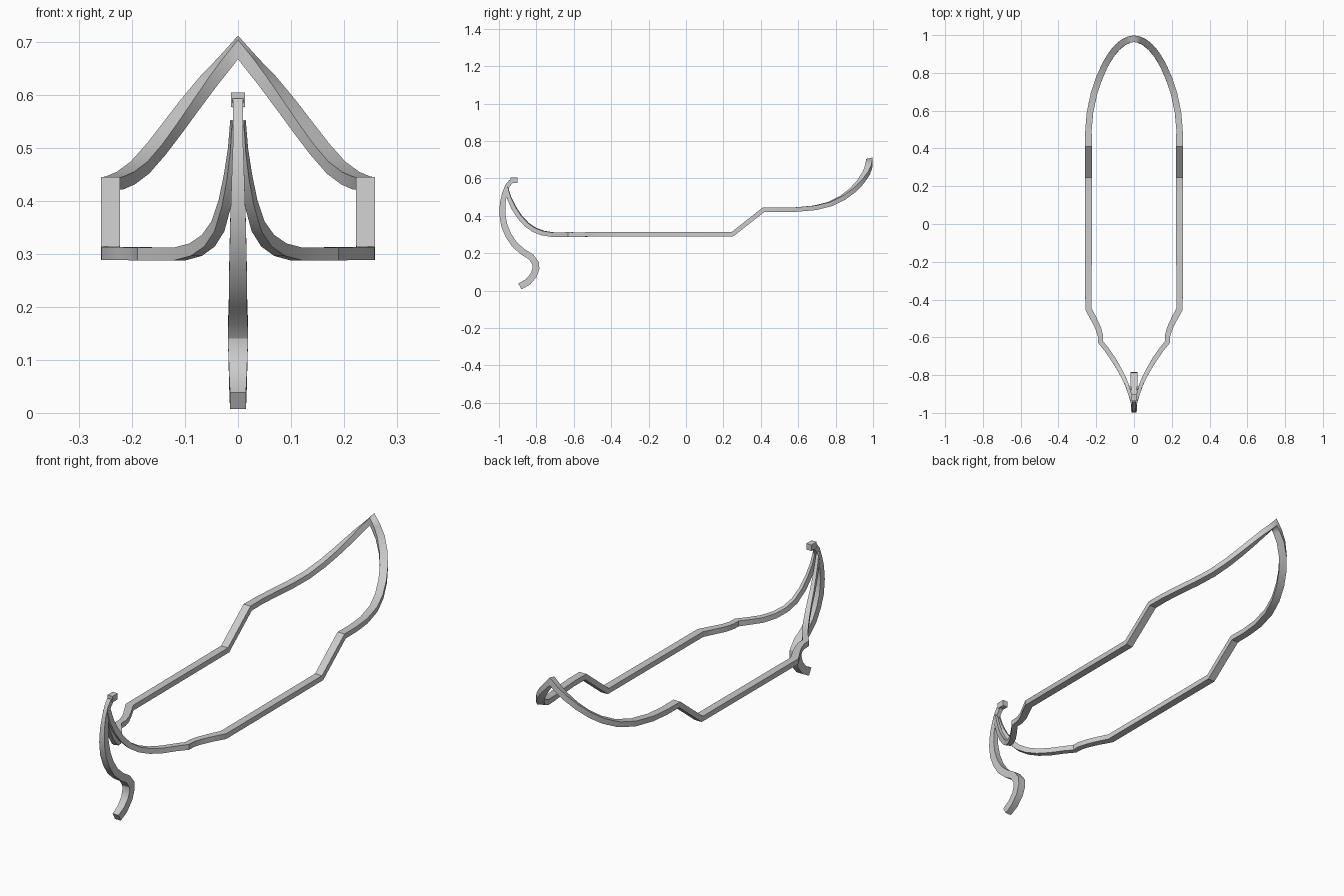
import bpy
from mathutils import Vector

Z = Vector((0, 0, 1))


def finish(name, verts, faces, mirror=False):
    mesh = bpy.data.meshes.new(name)
    mesh.from_pydata(verts, [], faces)
    ob = bpy.data.objects.new(name, mesh)
    bpy.context.collection.objects.link(ob)
    if mirror:
        ob.modifiers.new("mirror", "MIRROR").merge_threshold = 0.001
    bpy.ops.object.select_all(action="DESELECT")
    bpy.context.view_layer.objects.active = ob
    ob.select_set(True)
    bpy.ops.object.shade_smooth_by_angle(angle=0.5)
    return ob


def sweep(name, path, side_of, mirror=False, cap_end=True):
    """Sweep a rectangle along points of (x, y, z, half width, half height)."""
    pts = [Vector(p[:3]) for p in path]
    verts, faces = [], []
    for i, (p, spec) in enumerate(zip(pts, path)):
        a = (p - pts[i - 1]).normalized() if i else None
        b = (pts[i + 1] - p).normalized() if i < len(pts) - 1 else None
        t = ((a or b) + (b or a)).normalized()
        miter = 1 / max(0.7, t.dot(a or b))
        side = side_of(t)
        up = side.cross(t).normalized()
        for s, u in ((-1, -1), (1, -1), (1, 1), (-1, 1)):
            v = p + side * s * spec[3] * miter + up * u * spec[4] * miter
            # last ring of an open mirrored part is mitred onto the centre plane
            if mirror and not cap_end and i == len(pts) - 1:
                v -= t * (v.x / t.x)
            verts.append(v)
        if i:
            k = 4 * (i - 1)
            faces += [(k + j, k + (j + 1) % 4, k + 4 + (j + 1) % 4, k + 4 + j)
                      for j in range(4)]
    faces.append((3, 2, 1, 0))
    if cap_end:
        n = len(verts)
        faces.append((n - 4, n - 3, n - 2, n - 1))
    return finish(name, verts, faces, mirror)


# side rails: from the bow post, along the sides, rising to the stern peak
W, H = 0.017, 0.012
rail = [
    (0.007, -0.962, 0.550, 0.006, 0.010), (0.010, -0.945, 0.495, 0.007, 0.011),
    (0.016, -0.922, 0.445, 0.008, H), (0.025, -0.890, 0.395, 0.009, H),
    (0.038, -0.850, 0.352, 0.010, H), (0.056, -0.810, 0.325, 0.011, H),
    (0.080, -0.765, 0.308, 0.012, H), (0.110, -0.715, 0.300, 0.013, H),
    (0.145, -0.665, 0.300, 0.013, H), (0.177, -0.625, 0.300, 0.013, H),
    (0.178, -0.590, 0.300, 0.014, H), (0.190, -0.550, 0.300, 0.015, H),
    (0.212, -0.505, 0.301, 0.016, H), (0.241, -0.450, 0.301, W, H),
    (0.241, 0.250, 0.303, W, H), (0.241, 0.415, 0.433, W, H),
    (0.241, 0.500, 0.433, W, H), (0.233, 0.590, 0.434, W, H),
    (0.212, 0.690, 0.443, W, H), (0.185, 0.770, 0.463, W, H),
    (0.155, 0.838, 0.497, W, H), (0.125, 0.890, 0.536, W, H),
    (0.092, 0.932, 0.580, W, H), (0.055, 0.963, 0.627, W, H),
    (0.025, 0.976, 0.661, W, H), (0, 0.981, 0.690, W, H),
]
sweep("side_rails", rail, lambda t: t.cross(Z).normalized(), True, False)

# curved bow post: (y, z, half width, half thickness)
post = [
    (-0.888, 0.023, 0.015, 0.018), (-0.845, 0.047, 0.016, 0.018),
    (-0.815, 0.082, 0.017, 0.018), (-0.802, 0.118, 0.018, 0.018),
    (-0.804, 0.147, 0.018, 0.018), (-0.828, 0.180, 0.018, 0.017),
    (-0.875, 0.210, 0.017, 0.017), (-0.918, 0.248, 0.017, 0.017),
    (-0.950, 0.297, 0.016, 0.017), (-0.972, 0.350, 0.015, 0.017),
    (-0.982, 0.410, 0.013, 0.016), (-0.980, 0.470, 0.011, 0.015),
    (-0.970, 0.520, 0.009, 0.013), (-0.955, 0.560, 0.009, 0.012),
    (-0.934, 0.586, 0.010, 0.012),
]
sweep("bow_post", [(0, *p) for p in post], lambda t: Vector((1, 0, 0)))

# small block at the top of the post
sweep("bow_tip", [(0, -0.938, 0.591, 0.013, 0.014), (0, -0.900, 0.591, 0.013, 0.014)],
      lambda t: Vector((1, 0, 0)))
